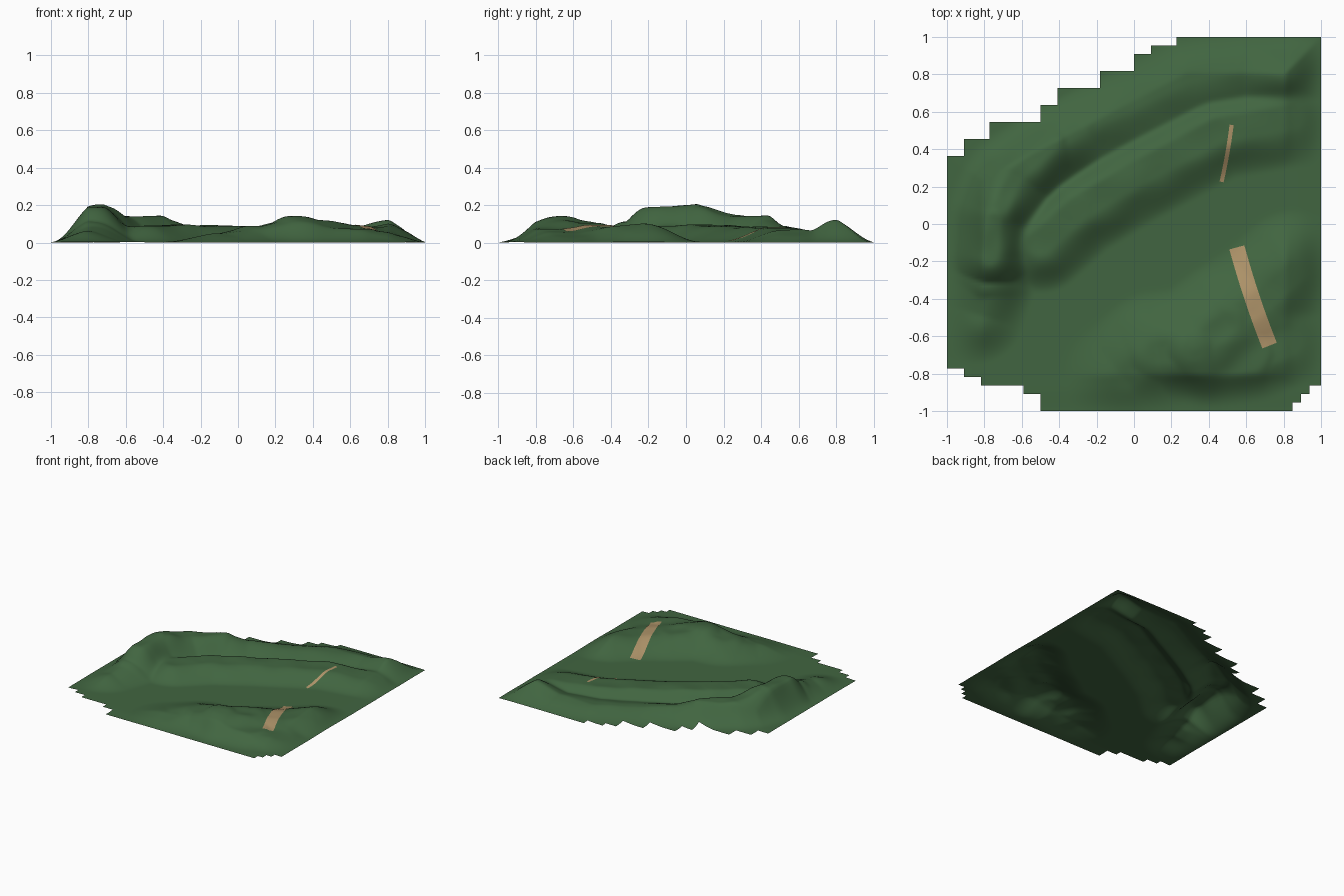
import bpy, bmesh
from mathutils import Vector, noise

if "Cube" in bpy.data.objects:
    bpy.data.objects.remove(bpy.data.objects["Cube"])

CELLS = 132


def material(name, color):
    mat = bpy.data.materials.new(name)
    mat.use_nodes = True
    mat.diffuse_color = (*color, 1)
    mat.node_tree.nodes["Principled BSDF"].inputs["Base Color"].default_value = (*color, 1)
    return mat


grass = material("grass_green", (.053, .131, .052))
dirt = material("path_tan", (.42, .29, .14))

# Stepped outline: upper and lower limits starting at each x
TOP = [(-1, .36), (-.91, .455), (-.77, .545), (-.5, .636), (-.41, .727),
       (-.18, .818), (0, .909), (.09, .955), (.227, 1)]
BOTTOM = [(-1, -.77), (-.91, -.815), (-.82, -.86), (-.59, -.91), (-.5, -1),
          (.86, -.955), (.905, -.91), (.95, -.86)]

# Ridges: crest points (x, y, height), flat core width, foot distance right and left of the crest
NORTH_RIDGE = [(-.85, -.48, .06), (-.79, -.29, .11), (-.77, -.18, .185), (-.75, .02, .185),
               (-.63, .26, .14), (-.45, .42, .135), (-.28, .53, .085), (-.05, .63, .06),
               (.28, .79, .06), (.6, .86, .075), (.82, .83, .115)]
TERRACE = [(-.5, -.1, .085), (-.3, .08, .09), (0, .26, .08), (.45, .5, .075), (.85, .57, .06)]
SOUTH_HILL = [(-.05, -.83, .045), (.12, -.69, .085), (.32, -.67, .13), (.5, -.53, .1),
              (.7, -.4, .075), (.86, -.26, .1)]
SOUTH_SHOULDER = [(.4, -.74, .075), (.62, -.7, .065), (.82, -.62, .045)]
RIDGES = [(NORTH_RIDGE, .03, .27, .28), (TERRACE, .06, .27, .2),
          (SOUTH_HILL, .05, .3, .34), (SOUTH_SHOULDER, .08, .26, .26)]


def limit(steps, x):
    return [v for start, v in steps if x >= start - .004][-1]


def smooth(t):
    t = max(0, min(1, t))
    return t * t * (3 - 2 * t)


def ridge_height(p, crest, core, right_foot, left_foot):
    best = 0
    for a, b in zip(crest, crest[1:]):
        start, along = Vector(a[:2]), Vector(b[:2]) - Vector(a[:2])
        t = max(0, min(1, (p - start).dot(along) / along.length_squared))
        away = p - start - along * t
        # Slide from one foot width to the other across the crest
        side = smooth(.5 + 5 * along.normalized().cross(away))
        foot = right_foot + (left_foot - right_foot) * side
        best = max(best, (a[2] + (b[2] - a[2]) * t) * smooth((foot - away.length) / (foot - core)))
    return best


def height(x, y):
    # Hills blend together and fade out towards the border
    p = Vector((x, y))
    h = sum(ridge_height(p, *r) ** 3 for r in RIDGES) ** (1 / 3)
    diagonal = (.523 * x + .88 - y) * .88
    edge = max(0, min(1 - abs(x), 1 - abs(y), diagonal))
    rough = 1 + .12 * noise.noise(Vector((x * 6, y * 6, 2)))
    fade = min(1, .04 + edge / .2)
    return h * rough * fade + .004 * smooth(edge * 8)


def make_object(name, bm, mat):
    mesh = bpy.data.meshes.new(name)
    bm.to_mesh(mesh)
    bm.free()
    mesh.materials.append(mat)
    mesh.shade_smooth()
    obj = bpy.data.objects.new(name, mesh)
    bpy.context.collection.objects.link(obj)


# Hilly ground sheet, trimmed to the stepped outline
bm = bmesh.new()
bmesh.ops.create_grid(bm, x_segments=CELLS, y_segments=CELLS, size=1)
outside = []
for f in bm.faces:
    c = f.calc_center_median()
    if not limit(BOTTOM, c.x) < c.y < limit(TOP, c.x):
        outside.append(f)
bmesh.ops.delete(bm, geom=outside, context="FACES")
for v in bm.verts:
    v.co.z = height(v.co.x, v.co.y)
low = min(v.co.z for v in bm.verts)
for v in bm.verts:
    v.co.z -= low
make_object("hilly_ground", bm, grass)


# Paths draped over the ground
def path(name, points, width, rows=40, cols=6):
    bm = bmesh.new()
    a, m, b = [Vector(p) for p in points]
    grid = []
    for i in range(rows + 1):
        t = i / rows
        c = a * (1 - t) ** 2 + m * 2 * t * (1 - t) + b * t * t
        d = ((m - a) * (1 - t) + (b - m) * t).normalized()
        side = Vector((-d.y, d.x)) * width
        line = [c + side * (j / cols - .5) for j in range(cols + 1)]
        grid.append([bm.verts.new((p.x, p.y, height(p.x, p.y) - low + .003)) for p in line])
    for r, s in zip(grid, grid[1:]):
        for j in range(cols):
            bm.faces.new((r[j], s[j], s[j + 1], r[j + 1]))
    bmesh.ops.reverse_faces(bm, faces=[f for f in bm.faces if f.normal.z < 0])
    make_object(name, bm, dirt)


path("south_path", [(.55, -.125), (.625, -.4), (.725, -.65)], .083)
path("north_path", [(.468, .225), (.5, .36), (.522, .53)], .022)
